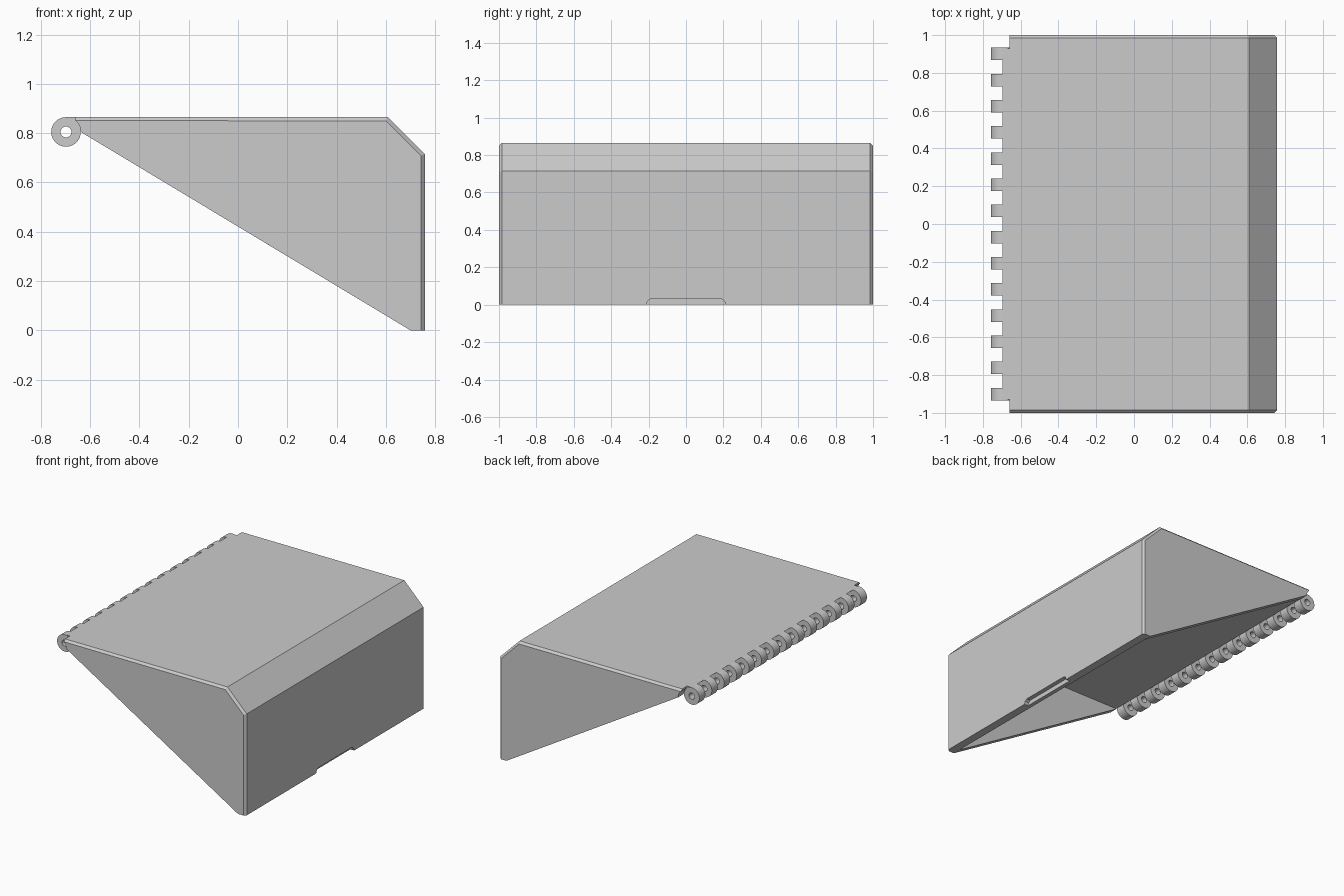
import bpy, bmesh
from math import sin, cos, radians, pi
from mathutils import Vector

cube = bpy.data.objects.get("Cube")
if cube:
    bpy.data.objects.remove(cube, do_unlink=True)

grey = bpy.data.materials.new("plain grey")
grey.use_nodes = True
colour = (0.6, 0.6, 0.6, 1)
grey.diffuse_color = colour
grey.node_tree.nodes["Principled BSDF"].inputs["Base Color"].default_value = colour

HALF = 1.0              # half length of the lid
WALL = 0.058            # wall thickness
HINGE = (-0.698, 0.805)  # hinge axis in x, z
RADIUS = 0.06
HOLE = 0.022
TOP = HINGE[1] + RADIUS
RIGHT = 0.758


def arc(radius, start, end, steps):
    """Points around the hinge axis, angles in degrees."""
    angles = [radians(start + (end - start) * i / steps) for i in range(steps + 1)]
    return [(HINGE[0] + radius * cos(a), HINGE[1] + radius * sin(a)) for a in angles]


def finish(bm, name):
    bmesh.ops.recalc_face_normals(bm, faces=bm.faces)
    mesh = bpy.data.meshes.new(name)
    bm.to_mesh(mesh)
    bm.free()
    mesh.materials.append(grey)
    obj = bpy.data.objects.new(name, mesh)
    bpy.context.collection.objects.link(obj)
    return obj


def prism(name, points, direction, bevel=0):
    """Extrude a closed outline of 3D points, optionally chamfering its outer end edges."""
    bm = bmesh.new()
    face = bm.faces.new([bm.verts.new(p) for p in points])
    side = bmesh.ops.extrude_face_region(bm, geom=[face])
    moved = [v for v in side["geom"] if isinstance(v, bmesh.types.BMVert)]
    bmesh.ops.translate(bm, verts=moved, vec=direction)
    bmesh.ops.recalc_face_normals(bm, faces=bm.faces)
    if bevel:
        edges = [e for e in bm.edges if outer_edge(*[v.co for v in e.verts])]
        bmesh.ops.bevel(bm, geom=edges, offset=bevel, segments=1,
                        profile=0.5, affect='EDGES')
    return finish(bm, name)


def outer_edge(a, b):
    """End edges of the top, the slope and the upright wall."""
    roof = min(a.z, b.z) > 0.7 and max(a.x, b.x) > 0.5
    upright = min(a.x, b.x) > RIGHT - 0.001
    return abs(a.y - b.y) < 0.001 and (roof or upright)


def along_y(outline, half):
    return [(x, -half, z) for x, z in outline], Vector((0, 2 * half, 0))


def select(obj):
    bpy.ops.object.select_all(action='DESELECT')
    obj.select_set(True)
    bpy.context.view_layer.objects.active = obj


def cut(target, cutter):
    select(target)
    mod = target.modifiers.new("cut", 'BOOLEAN')
    mod.operation = 'DIFFERENCE'
    mod.solver = 'EXACT'
    mod.object = cutter
    bpy.ops.object.modifier_apply(modifier=mod.name)
    bpy.data.objects.remove(cutter, do_unlink=True)


# Lid shell: wedge with a sloped corner, hollowed from below
shell_outline = [(RIGHT - WALL, 0), (RIGHT, 0), (RIGHT, 0.715), (0.608, TOP), (-0.66, TOP)]
shell_outline += arc(RADIUS, 50, 0, 5)
shell = prism("lid_shell", *along_y(shell_outline, HALF), 0.015)

inner = RIGHT - WALL - 0.001
cavity_outline = [(inner, -0.2), (inner, 0.691), (0.584, TOP - WALL),
                  (-0.68, TOP - WALL), (-0.68, -0.2)]
cut(shell, prism("cavity_cutter", *along_y(cavity_outline, HALF - WALL)))

# Finger recess at the foot of the upright wall
recess_outline = [(-0.215, -0.01), (-0.205, 0.02), (-0.19, 0.031)]
recess_outline += [(-y, z) for y, z in reversed(recess_outline)]
recess = prism("recess_cutter", [(RIGHT - 0.03, y, z) for y, z in recess_outline],
               Vector((0.1, 0, 0)))
cut(shell, recess)

# Thin lip reaching over the hinge
lip_outline = [(-0.66, TOP)] + arc(RADIUS, 88, 50, 6)
prism("hinge_lip", *along_y(lip_outline, 0.93))

# Hinge knuckles: evenly spaced rings
COUNT, WIDTH, SIDES = 14, 0.066, 40
for i in range(COUNT):
    centre = (i - (COUNT - 1) / 2) * 0.1385
    bm = bmesh.new()
    loops = []
    for radius, y in ((RADIUS, -1), (RADIUS, 1), (HOLE, 1), (HOLE, -1)):
        ring = arc(radius, 0, 360, SIDES)[:-1]
        loops.append([bm.verts.new((x, centre + y * WIDTH / 2, z)) for x, z in ring])
    for k in range(4):
        a, b = loops[k], loops[(k + 1) % 4]
        for j in range(SIDES):
            n = (j + 1) % SIDES
            bm.faces.new((a[j], a[n], b[n], b[j]))
    knuckle = finish(bm, f"hinge_knuckle_{i + 1}")
    select(knuckle)
    bpy.ops.object.shade_smooth_by_angle(angle=pi / 6)
